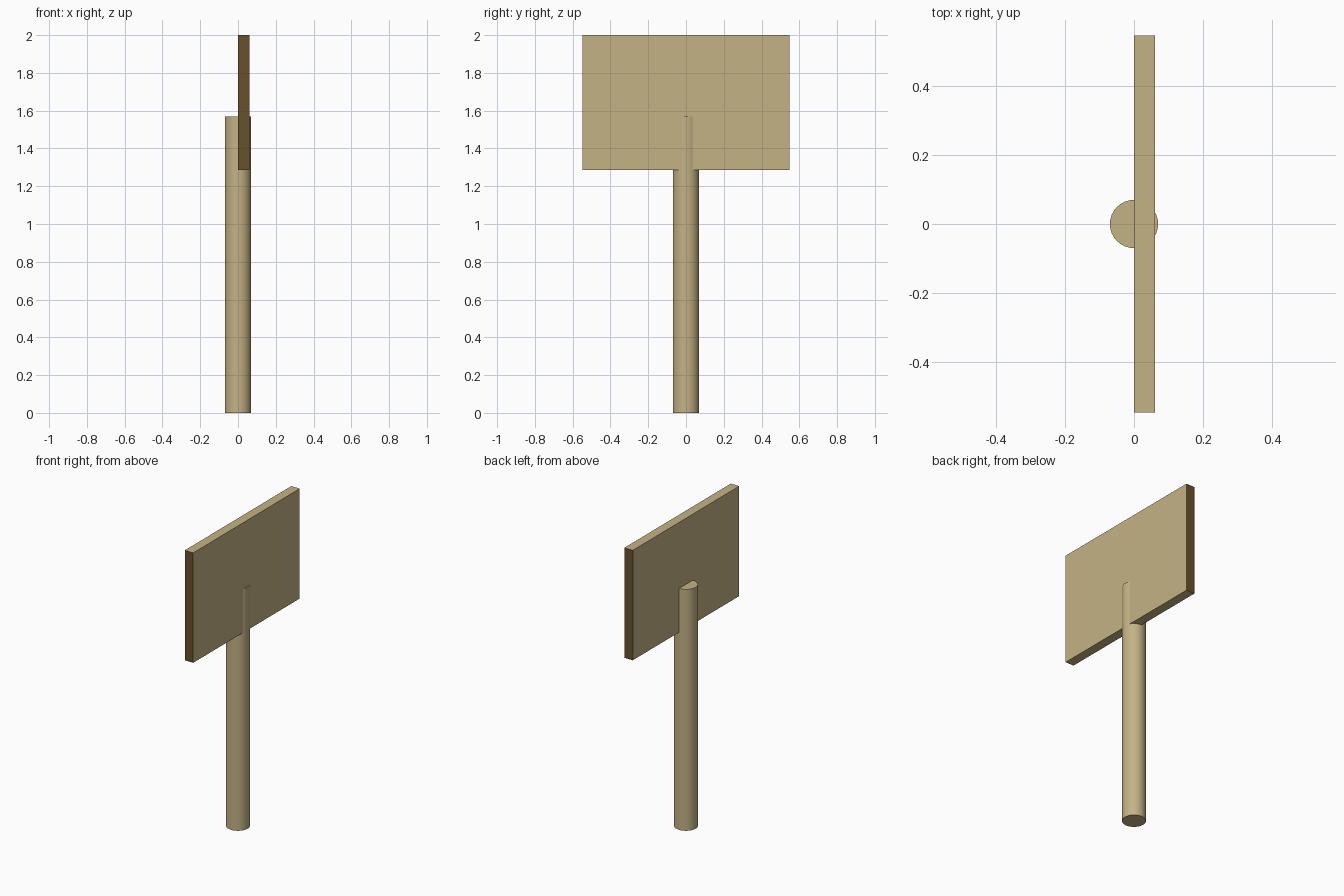
import bpy
import math

cube = bpy.data.objects.get("Cube")
if cube:
    bpy.data.objects.remove(cube, do_unlink=True)


def material(name, colour):
    mat = bpy.data.materials.new(name)
    mat.use_nodes = True
    mat.diffuse_color = (*colour, 1)
    bsdf = next(n for n in mat.node_tree.nodes if n.type == 'BSDF_PRINCIPLED')
    bsdf.inputs["Base Color"].default_value = (*colour, 1)
    return mat


tan = material("tan wood", (0.56, 0.45, 0.24))
brown = material("dark brown wood", (0.14, 0.08, 0.025))

# Round post
POST_TOP = 1.57
bpy.ops.mesh.primitive_cylinder_add(vertices=32, radius=0.07, depth=POST_TOP,
                                    location=(0, 0, POST_TOP / 2))
post = bpy.context.object
post.name = "post"
post.data.materials.append(tan)
bpy.ops.object.shade_smooth_by_angle(angle=math.radians(30))

# Sign board, set into the side of the post
BOTTOM, TOP = 1.285, 2.0
THICKNESS, WIDTH = 0.061, 1.094
bpy.ops.mesh.primitive_cube_add(size=1, location=(THICKNESS / 2, 0, (BOTTOM + TOP) / 2))
board = bpy.context.object
board.name = "sign_board"
board.scale = (THICKNESS, WIDTH, TOP - BOTTOM)
bpy.ops.object.transform_apply(location=False, rotation=False, scale=True)
board.data.materials.append(tan)
board.data.materials.append(brown)

# Dark end grain on the two narrow ends
for face in board.data.polygons:
    face.material_index = int(abs(face.normal.y) > 0.9)
